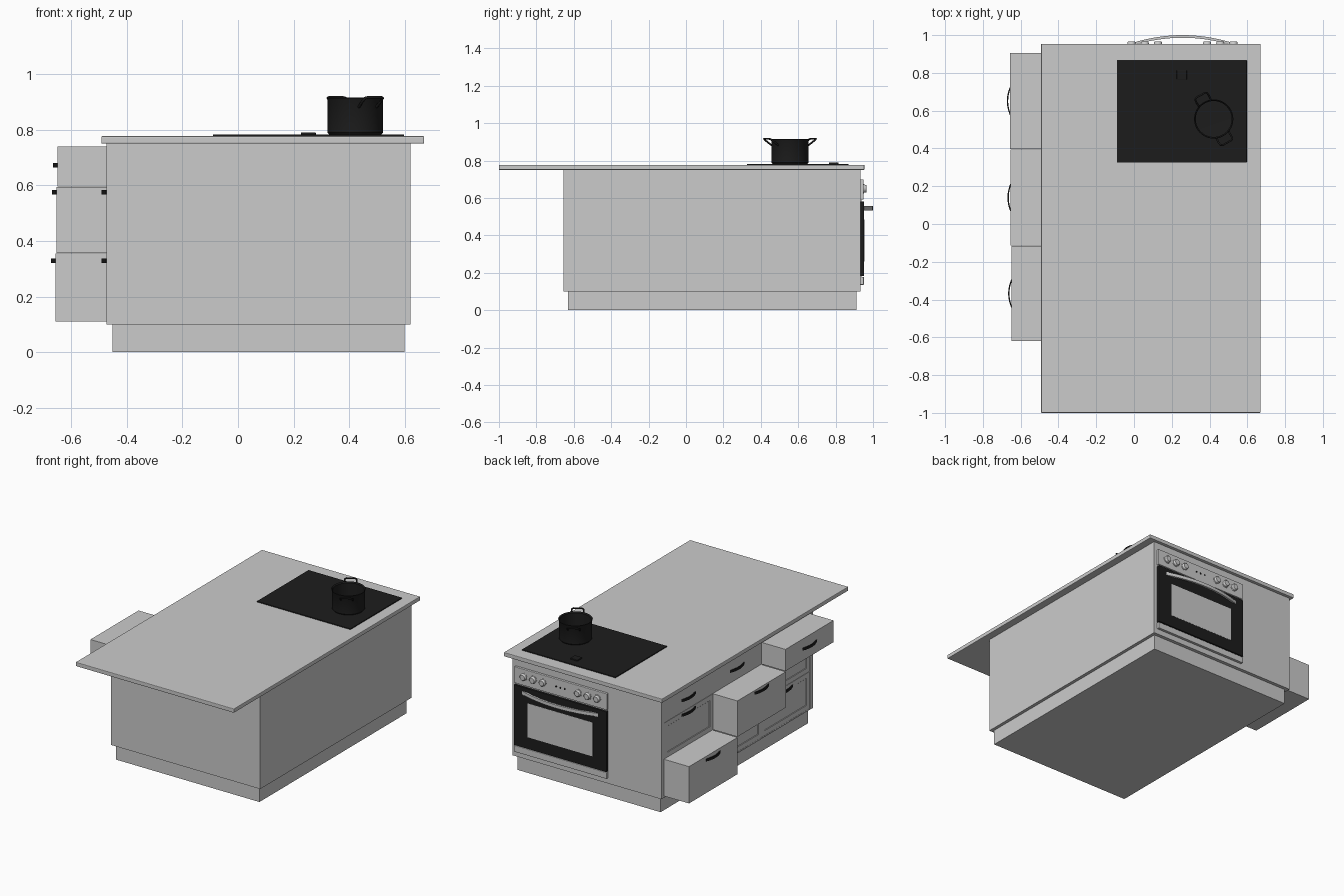
import bpy, bmesh, math
from mathutils import Vector

if "Cube" in bpy.data.objects:
    bpy.data.objects.remove(bpy.data.objects["Cube"])


def material(name, rgb):
    m = bpy.data.materials.new(name)
    m.diffuse_color = (*rgb, 1)
    m.use_nodes = True
    m.node_tree.nodes["Principled BSDF"].inputs["Base Color"].default_value = m.diffuse_color
    return m


BLACK = material("black", (0.012, 0.012, 0.012))


def finish(name, bm, mat=None, smooth=False):
    bmesh.ops.recalc_face_normals(bm, faces=bm.faces)
    me = bpy.data.meshes.new(name)
    bm.to_mesh(me)
    bm.free()
    ob = bpy.data.objects.new(name, me)
    bpy.context.collection.objects.link(ob)
    if mat:
        me.materials.append(mat)
    if smooth:
        bpy.ops.object.select_all(action='DESELECT')
        ob.select_set(True)
        bpy.context.view_layer.objects.active = ob
        bpy.ops.object.shade_smooth_by_angle(angle=math.radians(35))
    return ob


def box(name, x, y, z, mat=None, bevel=0, panel=None):
    """Box from (min, max) ranges; panel = (margin, depth) recesses the -x face."""
    bm = bmesh.new()
    bmesh.ops.create_cube(bm, size=1)
    for v in bm.verts:
        v.co = [r[0] if c < 0 else r[1] for c, r in zip(v.co, (x, y, z))]
    if panel:
        face = min(bm.faces, key=lambda f: f.calc_center_median().x)
        bmesh.ops.inset_region(bm, faces=[face], thickness=panel[0])
        bmesh.ops.inset_region(bm, faces=[face], thickness=0.004, depth=-panel[1])
    if bevel:
        bmesh.ops.bevel(bm, geom=bm.edges[:], offset=bevel, segments=2,
                        profile=0.5, affect='EDGES')
    return finish(name, bm, mat)


def bow_handle(name, centre, along, out, length, bulge, thick, height, mat=None):
    """Flat bar bowed outwards in plan, ends touching the surface."""
    bm = bmesh.new()
    rings, n = [], 16
    for i in range(n + 1):
        t = 2 * i / n - 1
        base = Vector(centre) + Vector(along) * (t * length / 2)
        outer = bulge * (1 - t * t) + 0.001
        inner = max(outer - thick, -0.001)
        rings.append([bm.verts.new(base + Vector(out) * d + Vector((0, 0, s * height / 2)))
                      for d, s in ((inner, -1), (outer, -1), (outer, 1), (inner, 1))])
    for a, b in zip(rings, rings[1:]):
        for k in range(4):
            bm.faces.new((a[k], a[(k + 1) % 4], b[(k + 1) % 4], b[k]))
    bm.faces.new(rings[0])
    bm.faces.new(rings[-1])
    return finish(name, bm, mat, True)


def lathe(name, profile, centre, axis='Z', mat=None, n=40):
    """Spin (radius, height) points; axis 'Y' turns the part to face +y."""
    bm = bmesh.new()
    vs = [bm.verts.new((r, 0, h)) for r, h in profile]
    es = [bm.edges.new(p) for p in zip(vs, vs[1:])]
    bmesh.ops.spin(bm, geom=vs + es, cent=(0, 0, 0), axis=(0, 0, 1),
                   angle=2 * math.pi, steps=n)
    bmesh.ops.remove_doubles(bm, verts=bm.verts, dist=1e-5)
    for v in bm.verts:
        x, y, z = v.co
        v.co = Vector(centre) + (Vector((-x, z, y)) if axis == 'Y' else v.co)
    return finish(name, bm, mat, True)


# Cabinet carcass, plinth and overhanging worktop
FRONT = -0.474
box("cabinet_body", (-0.466, 0.621), (-0.654, 0.934), (0.10, 0.75))
box("plinth", (-0.452, 0.60), (-0.632, 0.912), (0, 0.10))
box("worktop", (-0.492, 0.67), (-1.0, 0.954), (0.75, 0.777), bevel=0.004)

# Face frame around the drawers
box("frame_left", (FRONT, -0.466), (0.907, 0.934), (0.10, 0.75))
box("frame_right", (FRONT, -0.466), (-0.654, -0.622), (0.10, 0.75))
box("frame_top", (FRONT, -0.466), (-0.622, 0.907), (0.742, 0.75))
box("frame_bottom", (FRONT, -0.466), (-0.622, 0.907), (0.10, 0.109))

# Drawers: three columns, three rows, one pulled out per column
columns = [(0.396, 0.905), (-0.114, 0.394), (-0.62, -0.116)]
rows = [((0.11, 0.354), 0.328, -0.656), ((0.356, 0.594), 0.575, -0.653),
        ((0.596, 0.74), 0.672, -0.649)]
for c, (y0, y1) in enumerate(columns):
    for r, (z, grip, pulled) in enumerate(rows):
        is_open = c == r
        x = pulled if is_open else FRONT
        panel = (0.045, 0.003) if r < 2 and not is_open else None
        box(f"drawer_{c}_{r}", (x, -0.44), (y0, y1), z, panel=panel)
        bow_handle(f"drawer_handle_{c}_{r}", (x, (y0 + y1) / 2, grip), (0, 1, 0),
                   (-1, 0, 0), 0.15, 0.016, 0.007, 0.016, BLACK)

# Oven set into the +y end
OX = 0.257
box("oven_chassis", (OX - 0.335, OX + 0.335), (0.92, 0.939), (0.14, 0.695))
box("oven_control_panel", (OX - 0.34, OX + 0.34), (0.93, 0.949), (0.592, 0.70), bevel=0.003)
box("oven_door", (OX - 0.34, OX + 0.34), (0.93, 0.953), (0.182, 0.582), BLACK, bevel=0.002)
box("oven_window", (OX - 0.24, OX + 0.24), (0.94, 0.954), (0.26, 0.485))
box("oven_bottom_strip", (OX - 0.34, OX + 0.34), (0.93, 0.951), (0.136, 0.178), bevel=0.003)
bow_handle("oven_handle", (OX, 0.953, 0.545), (1, 0, 0), (0, 1, 0),
           0.56, 0.046, 0.014, 0.022)
knob = [(0, 0.018), (0.017, 0.018), (0.02, 0.015), (0.022, 0.004), (0.026, 0.003), (0.026, 0)]
for side in (-1, 1):
    for i, d in enumerate((0.13, 0.20, 0.27)):
        lathe(f"oven_knob_{side}_{i}", knob, (OX + side * d, 0.948, 0.65), 'Y', n=24)
for i in (-1, 0, 1):
    lathe(f"oven_button_{i}", [(0, 0.003), (0.006, 0.003), (0.006, 0)],
          (OX + i * 0.032, 0.948, 0.65), 'Y', BLACK, 12)

# Glass hob with touch control
box("hob", (-0.09, 0.597), (0.326, 0.868), (0.775, 0.783), BLACK, bevel=0.002)
box("hob_control", (0.226, 0.28), (0.765, 0.815), (0.78, 0.791), BLACK, bevel=0.003)

# Open pot with two tube handles
PX, PY = 0.422, 0.556
lathe("pot", [(0, 0.783), (0.094, 0.783), (0.1, 0.79), (0.1, 0.908), (0.104, 0.914),
              (0.101, 0.916), (0.095, 0.908), (0.095, 0.792), (0, 0.79)],
      (PX, PY, 0), mat=BLACK)
for k in range(2):
    a = math.radians(119 + 180 * k)
    u, w = Vector((math.cos(a), math.sin(a), 0)), Vector((-math.sin(a), math.cos(a), 0))
    cu = bpy.data.curves.new("pot_handle", 'CURVE')
    cu.dimensions = '3D'
    cu.bevel_depth = 0.005
    cu.bevel_resolution = 2
    cu.use_fill_caps = True
    sp = cu.splines.new('POLY')
    pts = [(0.092, -0.036, 0.882), (0.118, -0.038, 0.9), (0.138, -0.036, 0.914),
           (0.144, -0.026, 0.917), (0.144, 0.026, 0.917), (0.138, 0.036, 0.914),
           (0.118, 0.038, 0.9), (0.092, 0.036, 0.882)]
    sp.points.add(len(pts) - 1)
    for p, (r, s, z) in zip(sp.points, pts):
        p.co = (*(Vector((PX, PY, z)) + u * r + w * s), 1)
    cu.materials.append(BLACK)
    bpy.context.collection.objects.link(bpy.data.objects.new(f"pot_handle_{k}", cu))
